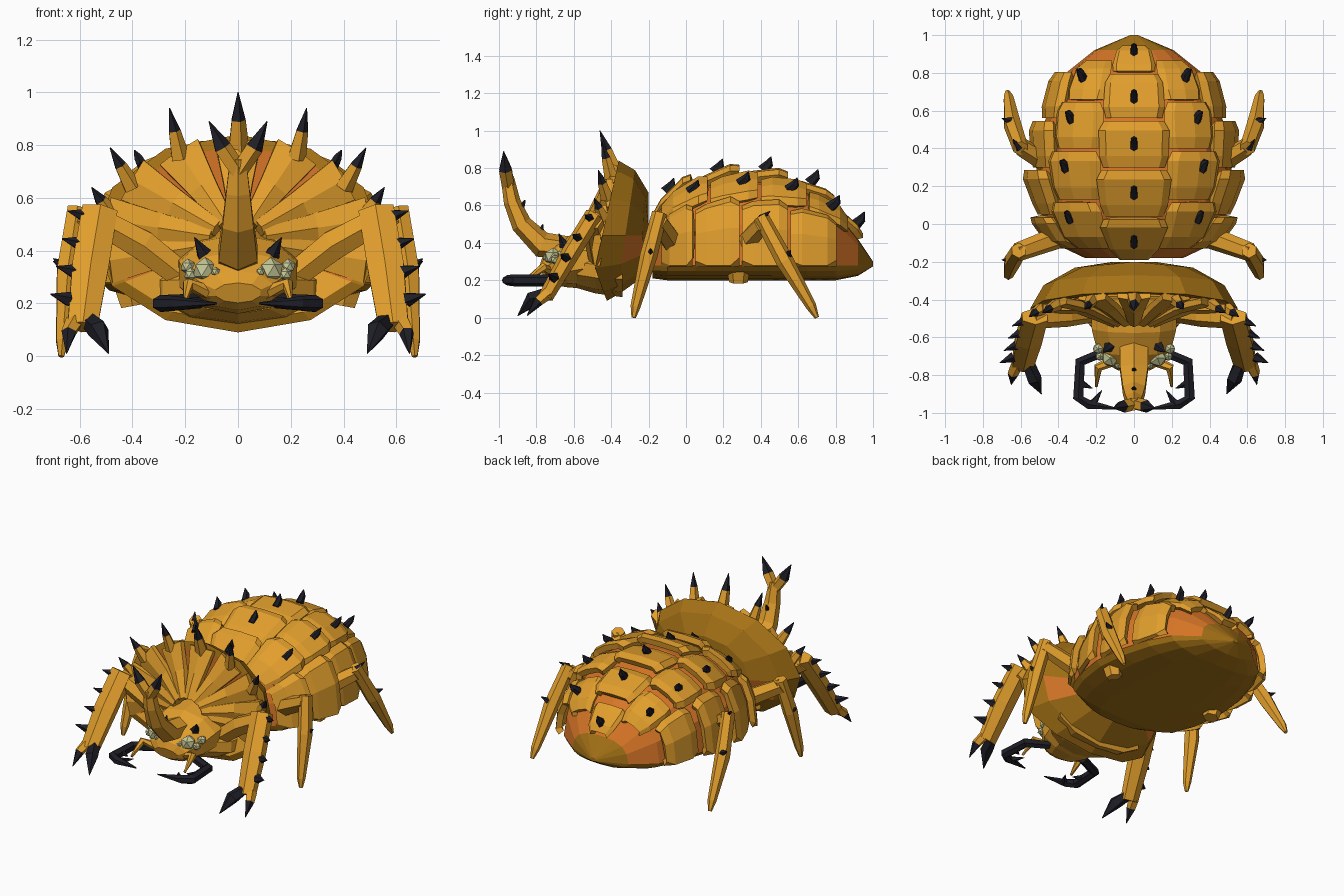
import bpy, bmesh
from math import sin, cos, pi, radians
from mathutils import Vector

old = bpy.data.objects.get("Cube")
if old:
    bpy.data.objects.remove(old)


def material(name, rgb):
    m = bpy.data.materials.new(name)
    m.use_nodes = True
    m.diffuse_color = (*rgb, 1)
    m.node_tree.nodes["Principled BSDF"].inputs["Base Color"].default_value = (*rgb, 1)
    return m


OCHRE = material("ochre shell", (0.76, 0.345, 0.026))
DARK_OCHRE = material("dark ochre", (0.38, 0.17, 0.008))
ORANGE = material("orange skin", (0.68, 0.18, 0.02))
BLACK = material("blue black claw", (0.013, 0.013, 0.02))
EYE = material("pale green eye", (0.56, 0.57, 0.3))


def finish(name, bm, mats):
    mesh = bpy.data.meshes.new(name)
    bm.to_mesh(mesh)
    bm.free()
    for m in mats:
        mesh.materials.append(m)
    ob = bpy.data.objects.new(name, mesh)
    bpy.context.collection.objects.link(ob)
    return ob


def loft(name, rings, mats, rule=None):
    """Skin closed rings of equal length; rule(centre, strip) picks the material."""
    bm = bmesh.new()
    loops = [[bm.verts.new(p) for p in ring] for ring in rings]
    n = len(loops[0])
    for k in range(len(loops) - 1):
        for i in range(n):
            j = (i + 1) % n
            f = bm.faces.new((loops[k][i], loops[k][j], loops[k + 1][j], loops[k + 1][i]))
            if rule:
                f.material_index = rule(f.calc_center_median(), k)
    for k in (0, -1):
        f = bm.faces.new(loops[k])
        if rule:
            f.material_index = rule(f.calc_center_median(), k % len(loops))
    bmesh.ops.recalc_face_normals(bm, faces=bm.faces)
    return finish(name, bm, mats)


def tube(name, pts, radii, mats, sides=6, black_from=99):
    """Tapered limb; radii are numbers or (across, deep) pairs."""
    pts = [Vector(p) for p in pts]
    d = (pts[-1] - pts[0]).normalized()
    ref = Vector((0, 0, 1)) if abs(d.y) > 0.85 else Vector((0, 1, 0))
    rings = []
    for k, p in enumerate(pts):
        t = (pts[min(k + 1, len(pts) - 1)] - pts[max(k - 1, 0)]).normalized()
        u = t.cross(ref).normalized()
        v = u.cross(t)
        ru, rv = radii[k] if isinstance(radii[k], tuple) else (radii[k], radii[k])
        angles = [2 * pi * (i + 0.5) / sides for i in range(sides)]
        rings.append([p + u * ru * cos(a) + v * rv * sin(a) for a in angles])
    return loft(name, rings, mats, lambda c, k: int(k >= black_from))


def pair(name, pts, radii, mats, **kw):
    for side, s in (("left", 1), ("right", -1)):
        tube(side + "_" + name, [(x * s, y, z) for x, y, z in pts], radii, mats, **kw)


def spike(name, p, q, r):
    p, q = Vector(p), Vector(q)
    tube(name, [p, p.lerp(q, 0.5), q], [r, r * 0.75, 0.002], [BLACK], sides=5)


def horned_spike(name, p, q, r):
    p, q = Vector(p), Vector(q)
    tube(name, [p, p.lerp(q, 0.55), q], [r, r * 0.65, 0.002], [OCHRE, BLACK],
         sides=5, black_from=1)


# Abdomen surface: y station, half width, height above the rim
STATIONS = [(-0.18, 0.26, 0.25), (-0.1, 0.43, 0.36), (0.05, 0.49, 0.43), (0.25, 0.52, 0.47),
            (0.45, 0.50, 0.46), (0.65, 0.44, 0.40), (0.8, 0.36, 0.30), (0.92, 0.21, 0.14),
            (1.0, 0.02, 0.02)]
RIM_Z = 0.28


def signed_power(v):
    return abs(v) ** 0.8 * (1 if v >= 0 else -1)


def shell(y, a, off=0.0):
    for (y0, w0, h0), (y1, w1, h1) in zip(STATIONS, STATIONS[1:]):
        if y <= y1:
            break
    t = (y - y0) / (y1 - y0)
    w, h = w0 + (w1 - w0) * t, h0 + (h1 - h0) * t
    c = cos(a)
    up = (h + off) * signed_power(c) if c > 0 else -0.08 * min(1, w / 0.3) * abs(c)
    return Vector(((w + off) * signed_power(sin(a)), y, RIM_Z + up))


# Abdomen core: orange skin above, dark ochre belly and tail rim
loft("abdomen", [[shell(y, 2 * pi * i / 16) for i in range(16)] for y, w, h in STATIONS],
     [ORANGE, DARK_OCHRE], lambda c, k: int(c.z < 0.29 or c.y > 0.93))


def plate(name, y0, y1, a0, a1, lift):
    """Chunky armour plate: raised middle, lowered sides, clipped corners."""
    bm = bmesh.new()
    mid, half = (a0 + a1) / 2, (a1 - a0) / 2
    grid = []
    for t, rise, squeeze in ((0, 0, 0.9), (0.25, 0.4, 1), (0.8, 1, 1), (1, 0.9, 0.85)):
        y = y0 + (y1 - 0.015 - y0) * t
        grid.append([bm.verts.new(shell(y, radians(mid + half * squeeze * c),
                                        0.02 + lift * rise - (0.022 if abs(c) == 1 else 0)))
                     for c in (-1, -0.72, 0, 0.72, 1)])
    for r0, r1 in zip(grid, grid[1:]):
        for i in range(len(r0) - 1):
            bm.faces.new((r0[i], r0[i + 1], r1[i + 1], r1[i]))
    ob = finish(name, bm, [OCHRE])
    mod = ob.modifiers.new("thickness", "SOLIDIFY")
    mod.thickness, mod.offset = 0.04, -1


def back_spike(name, y, a):
    p = shell(y, radians(a), 0.045)
    n = (shell(y, radians(a), 0.1) - shell(y, radians(a))).normalized()
    lean = Vector((0, 0.045 + 0.03 * max(0, y - 0.6), 0.02))
    tip = p + n * 0.055 + lean
    tube(name, [p, p.lerp(tip, 0.5) + Vector((0, 0.012, 0)), tip],
         [(0.022, 0.032), (0.018, 0.024), 0.002], [BLACK], sides=6)


# Overlapping back plates in staggered columns, each lifted at its rear edge
CENTRE = [-0.19, 0.04, 0.30, 0.56, 0.81, 0.96]
MIDDLE = [-0.13, 0.13, 0.40, 0.66, 0.88]
OUTER = [-0.13, 0.05, 0.30, 0.56, 0.82]
for k, (y0, y1) in enumerate(zip(CENTRE, CENTRE[1:])):
    plate(f"centre_plate_{k + 1}", y0, y1, -15.5, 15.5, 0.055)
    back_spike(f"centre_spike_{k + 1}", y1 - (0.06 if k == 4 else 0.15), 0)
for side, s in (("left", 1), ("right", -1)):
    for k, (y0, y1) in enumerate(zip(MIDDLE, MIDDLE[1:])):
        plate(f"{side}_middle_plate_{k + 1}", y0, y1, *sorted((14 * s, 51 * s)), 0.045)
        back_spike(f"{side}_middle_spike_{k + 1}", y1 - 0.11, 35 * s)
    for k, (y0, y1) in enumerate(zip(OUTER, OUTER[1:])):
        plate(f"{side}_outer_plate_{k + 1}", y0, y1, *sorted((49 * s, 97 * s)), 0.05)


# Neck frill: a tilted dish
def frill_point(s, a, y=None):
    c = cos(a)
    z = 0.44 + s * (0.40 if c > 0 else 0.35) * c
    if y is None:
        y = -0.36 - 0.22 * (0.84 - z) + 0.6 * max(0, 0.26 - z)
    return Vector((0.55 * s * sin(a), y, z))


ANGLES = [2 * pi * i / 12 for i in range(12)]
lip_ring = [frill_point(0.9, a) for a in ANGLES]
outer_ring = [frill_point(0.87, a) for a in ANGLES]
back_ring = [frill_point(0.57, a) for a in ANGLES]
for p in outer_ring:
    p.y = -0.27 - 0.15 * (0.8 - p.z) + 0.2 * max(0, 0.26 - p.z)
for p in back_ring:
    p.y = -0.2 - 0.1 * abs(p.x)


def frill_colour(c, k):
    """Orange inside above and on the side patches, ochre chest below."""
    if k == 0:
        return 1 if c.z > 0.36 else 2
    return int(k == 3 and abs(c.x) > 0.3 and 0.3 < c.z < 0.42)


loft("frill", [[frill_point(0.4, a, -0.37) for a in ANGLES], lip_ring,
               [frill_point(1, a) for a in ANGLES], outer_ring, back_ring,
               [frill_point(0.2, a, -0.2) for a in ANGLES]],
     [DARK_OCHRE, ORANGE, OCHRE], frill_colour)

# Petal ribs fanned across the front of the frill
for k in range(-4, 5):
    a = radians(26 * k)
    tip = frill_point(0.92, a)
    tip.y -= 0.01
    tube(f"frill_rib_{k + 5}", [frill_point(0.18, a, -0.52), frill_point(0.55, a, -0.44), tip],
         [(0.035, 0.03), (0.065, 0.035), (0.1, 0.03)], [OCHRE])

# Chest bowl under the head
tube("chest", [(0, -0.34, 0.25), (0, -0.48, 0.25), (0, -0.58, 0.26)],
     [(0.34, 0.14), (0.3, 0.12), (0.2, 0.1)], [OCHRE], sides=10)

# Spikes standing on the frill rim
horned_spike("frill_top_spike", (0, -0.38, 0.77), (0, -0.46, 1.0), 0.045)
for side, s in (("left", 1), ("right", -1)):
    for k, (x, z, tx, tz) in enumerate([(0.22, 0.75, 0.26, 0.94), (0.4, 0.64, 0.485, 0.79),
                                        (0.48, 0.53, 0.555, 0.64)]):
        horned_spike(f"{side}_frill_spike_{k + 1}", (x * s, -0.4 - 0.02 * k, z),
                     (tx * s, -0.45 - 0.02 * k, tz), 0.038)

# Head
tube("head", [(0, -0.38, 0.33), (0, -0.55, 0.31), (0, -0.66, 0.28), (0, -0.74, 0.25), (0, -0.77, 0.24)],
     [(0.24, 0.16), (0.235, 0.155), (0.205, 0.125), (0.14, 0.08), (0.09, 0.04)], [OCHRE], sides=10)

# Curved nose horn with a forked tip and two small thorns
tube("horn", [(0, -0.6, 0.37), (0, -0.77, 0.39), (0, -0.88, 0.5), (0, -0.93, 0.62), (0, -0.955, 0.75)],
     [(0.085, 0.06), (0.085, 0.07), (0.068, 0.055), (0.052, 0.045), (0.035, 0.035)], [OCHRE])
pair("horn_prong", [(0, -0.95, 0.7), (0.06, -0.965, 0.79), (0.11, -0.975, 0.89)],
     [0.035, 0.036, 0.002], [OCHRE, BLACK], sides=5, black_from=1)
spike("lower_horn_thorn", (0, -0.78, 0.45), (0, -0.765, 0.5), 0.018)
spike("upper_horn_thorn", (0, -0.88, 0.59), (0, -0.86, 0.63), 0.016)

# Eye clusters
for side, s in (("left", 1), ("right", -1)):
    for k, (x, y, z, r) in enumerate([(0.125, -0.71, 0.325, 0.05), (0.19, -0.66, 0.34, 0.03),
                                      (0.18, -0.7, 0.31, 0.026), (0.085, -0.75, 0.32, 0.018)]):
        bm = bmesh.new()
        bmesh.ops.create_icosphere(bm, subdivisions=1, radius=r)
        finish(f"{side}_eye_{k + 1}", bm, [EYE]).location = (x * s, y, z)

# Brow spikes, mandibles with teeth, and feelers
pair("brow_spike", [(0.12, -0.64, 0.37), (0.165, -0.68, 0.45)], [0.038, 0.002], [BLACK], sides=5)
pair("mandible", [(0.14, -0.67, 0.21), (0.285, -0.73, 0.2), (0.295, -0.92, 0.2), (0.24, -0.955, 0.2),
                  (0.08, -0.98, 0.2)], [0.028, 0.032, 0.032, 0.028, 0.004], [BLACK])
pair("mandible_inner_tooth", [(0.29, -0.84, 0.2), (0.22, -0.87, 0.2)], [0.026, 0.002], [BLACK], sides=5)
pair("mandible_tip_tooth", [(0.22, -0.955, 0.2), (0.17, -0.88, 0.2)], [0.024, 0.002], [BLACK], sides=5)
pair("feeler", [(0.1, -0.72, 0.24), (0.19, -0.76, 0.27), (0.2, -0.86, 0.2)], [0.03, 0.025, 0.008], [OCHRE])

# Front legs with claws and outer spines
pair("front_thigh", [(0.18, -0.46, 0.28), (0.36, -0.48, 0.42), (0.54, -0.5, 0.52)],
     [0.055, 0.065, 0.055], [OCHRE])
pair("front_shin", [(0.525, -0.49, 0.55), (0.56, -0.62, 0.34), (0.59, -0.75, 0.11)],
     [(0.078, 0.05), (0.08, 0.05), (0.065, 0.04)], [OCHRE])
pair("inner_claw", [(0.56, -0.74, 0.13), (0.53, -0.82, 0.1), (0.49, -0.9, 0.01)],
     [0.035, 0.042, 0.002], [BLACK], sides=5)
pair("outer_claw", [(0.62, -0.74, 0.13), (0.64, -0.79, 0.09), (0.65, -0.85, 0.01)],
     [0.035, 0.03, 0.002], [OCHRE, BLACK], sides=5, black_from=1)
for k in range(4):
    y, z = -0.51 - 0.065 * k, 0.53 - 0.105 * k
    x = 0.575 + 0.022 * k
    pair(f"front_spine_{k + 1}", [(x, y, z), (x + 0.07, y - 0.03, z + 0.02)],
         [0.03, 0.002], [BLACK], sides=5)

# Middle legs
pair("middle_thigh", [(0.4, -0.07, 0.4), (0.62, -0.15, 0.52)], [0.06, 0.05], [OCHRE])
pair("middle_shin", [(0.61, -0.14, 0.56), (0.645, -0.2, 0.33), (0.665, -0.27, 0.06), (0.67, -0.28, 0)],
     [0.042, 0.047, 0.027, 0.012], [OCHRE])
pair("middle_spine", [(0.66, -0.19, 0.34), (0.7, -0.19, 0.37)], [0.026, 0.002], [BLACK], sides=5)

# Hind legs
pair("hind_hip", [(0.4, 0.28, 0.19), (0.42, 0.28, 0.3)], [0.05, 0.07], [OCHRE])
pair("hind_thigh", [(0.42, 0.3, 0.38), (0.6, 0.41, 0.5)], [0.06, 0.05], [OCHRE])
pair("hind_shin", [(0.6, 0.4, 0.54), (0.645, 0.53, 0.3), (0.665, 0.67, 0.06), (0.67, 0.7, 0)],
     [0.042, 0.048, 0.028, 0.012], [OCHRE])
pair("hind_spine", [(0.65, 0.54, 0.33), (0.7, 0.56, 0.36)], [0.026, 0.002], [BLACK], sides=5)
pair("hind_knee_spine", [(0.61, 0.4, 0.53), (0.64, 0.45, 0.57)], [0.022, 0.002], [BLACK], sides=5)
